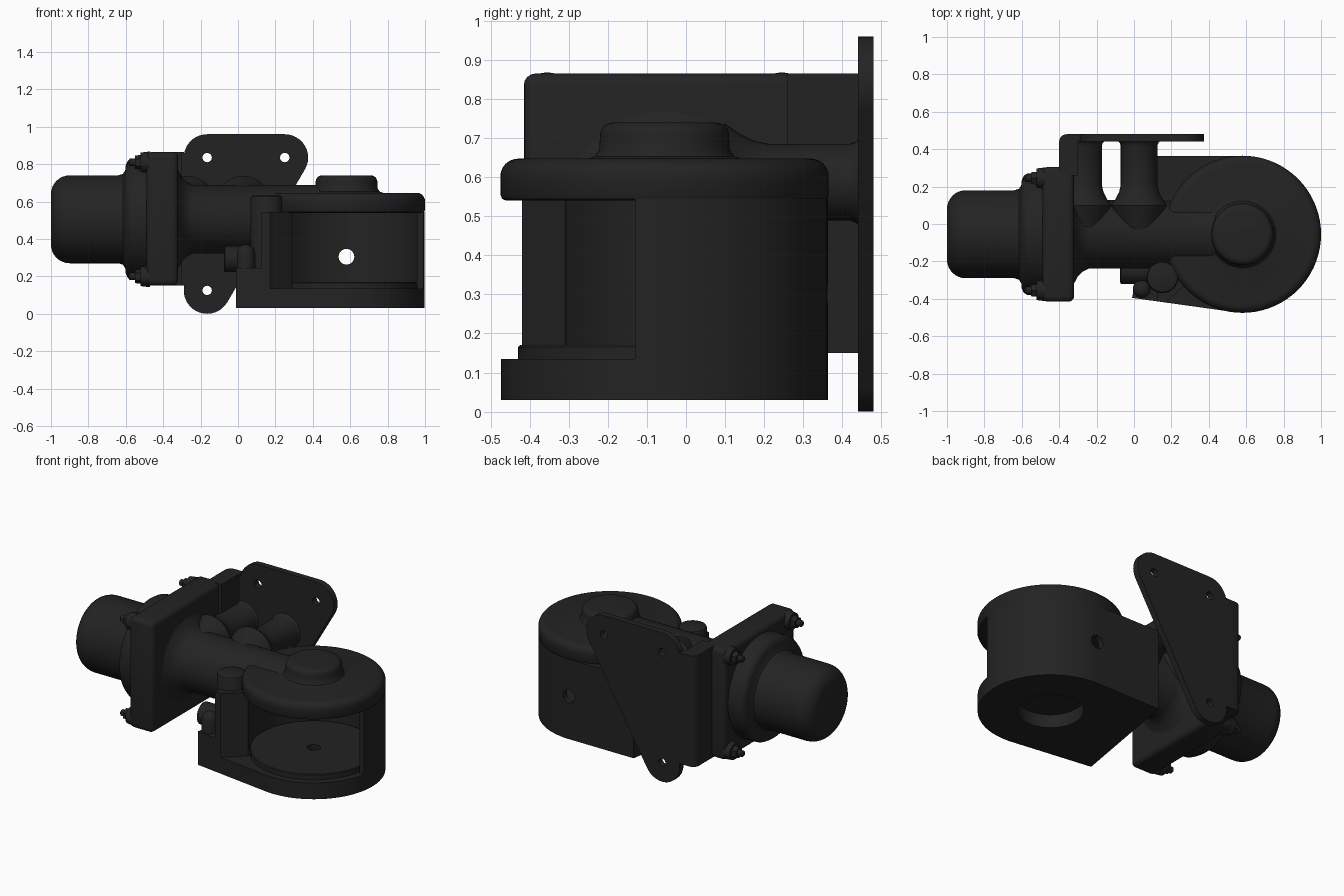
import bpy, bmesh, math
from mathutils import Vector, Matrix

if "Cube" in bpy.data.objects:
    bpy.data.objects.remove(bpy.data.objects["Cube"])

mat = bpy.data.materials.new("black_plastic")
mat.diffuse_color = (0.0165, 0.0165, 0.0165, 1)
mat.use_nodes = True
mat.node_tree.nodes["Principled BSDF"].inputs["Base Color"].default_value = mat.diffuse_color
CY, CZ, HX = -0.055, 0.505, 0.58     # drive axis and housing centre


def finish(name, bm, smooth=True):
    bmesh.ops.remove_doubles(bm, verts=bm.verts, dist=1e-5)
    bmesh.ops.recalc_face_normals(bm, faces=bm.faces)
    me = bpy.data.meshes.new(name)
    bm.to_mesh(me)
    bm.free()
    ob = bpy.data.objects.new(name, me)
    bpy.context.collection.objects.link(ob)
    me.materials.append(mat)
    if smooth:
        shade(ob)
    return ob


def activate(ob):
    bpy.ops.object.select_all(action='DESELECT')
    ob.select_set(True)
    bpy.context.view_layer.objects.active = ob


def shade(ob):
    activate(ob)
    bpy.ops.object.shade_smooth_by_angle(angle=math.radians(35))


def lathe(name, profile, axis, centre, n=48):
    """Revolve (distance, radius) pairs round an axis through centre."""
    bm = bmesh.new()
    rot = {'X': Matrix.Rotation(math.pi / 2, 3, 'Y'),
           'Y': Matrix.Rotation(-math.pi / 2, 3, 'X'),
           'Z': Matrix.Identity(3)}[axis]
    rings = []
    for t, r in profile:
        rings.append([bm.verts.new(rot @ Vector((r * math.cos(a), r * math.sin(a), t)) + Vector(centre))
                      for a in (2 * math.pi * i / n for i in range(n))])
    for a, b in zip(rings, rings[1:]):
        for i in range(n):
            j = (i + 1) % n
            bm.faces.new((a[i], a[j], b[j], b[i]))
    bm.faces.new(rings[0])
    bm.faces.new(rings[-1])
    return finish(name, bm)


def prism(name, pts, z0, z1):
    bm = bmesh.new()
    f = bm.faces.new([bm.verts.new((x, y, z0)) for x, y in pts])
    ext = bmesh.ops.extrude_face_region(bm, geom=[f])
    bmesh.ops.translate(bm, vec=(0, 0, z1 - z0),
                        verts=[v for v in ext['geom'] if isinstance(v, bmesh.types.BMVert)])
    return finish(name, bm)


def box(name, lo, hi, bevel=0):
    bm = bmesh.new()
    bmesh.ops.create_cube(bm, size=1)
    for v in bm.verts:
        v.co = [lo[i] if v.co[i] < 0 else hi[i] for i in range(3)]
    if bevel:
        bmesh.ops.bevel(bm, geom=bm.edges[:], offset=bevel, segments=4, profile=0.5, affect='EDGES')
    return finish(name, bm)


def cut(ob, cutters):
    for c in cutters:
        m = ob.modifiers.new("cut", 'BOOLEAN')
        m.operation, m.solver, m.object = 'DIFFERENCE', 'EXACT', c
        activate(ob)
        bpy.ops.object.modifier_apply(modifier=m.name)
    shade(ob)


def arc(cx, cy, r, a0, a1, n):
    return [(cx + r * math.cos(math.radians(a0 + (a1 - a0) * i / n)),
             cy + r * math.sin(math.radians(a0 + (a1 - a0) * i / n))) for i in range(n + 1)]


# Motor can with rounded end and flared bell
lathe("motor", [(-1, .135)] + arc(-.9, .135, .1, 180, 90, 8) +
      [(-.64, .235), (-.615, .243), (-.603, .262), (-.6, .29), (-.59, .312), (-.57, .325), (-.48, .327)],
      'X', (0, CY, CZ), 64)

# Square mounting flange and corner bolts
box("flange", (-.49, -.415, .15), (-.32, .305, .865), .03)
for sy in (-1, 1):
    for sz in (-1, 1):
        c = (0, CY + sy * .3, CZ + sz * .305)
        lathe("bolt_pad", [(-.52, .052), (-.47, .058)], 'X', c, 24)
        lathe("bolt_nut", [(-.55, .036), (-.51, .04)], 'X', c, 6)
        lathe("bolt_tip", [(-.585, .012), (-.578, .02), (-.54, .02)], 'X', c, 16)

# Drive tube
tube = lathe("drive_tube", [(-.36, .27), (-.32, .262), (-.3, .225), (-.275, .2), (-.24, .183), (.55, .183)],
             'X', (0, CY, CZ), 64)

# Support arms between tube and wall plate
for x in (-.27, .027):
    lathe("support_arm", [(-.03, .1), (.1, .15), (.135, .125), (.17, .107), (.21, .098),
                          (.42, .098), (.435, .104), (.445, .115)], 'Y', (x, 0, .587), 40)

# Wall plate: hull of three round lugs, drilled
LUGS = [(.25, .835), (-.165, .835), (-.165, .125)]
bm = bmesh.new()
for lx, lz in LUGS:
    for px, pz in arc(lx, lz, .125, 0, 350, 35):
        for y in (.44, .48):
            bm.verts.new((px, y, pz))
hull = bmesh.ops.convex_hull(bm, input=bm.verts[:])
bmesh.ops.delete(bm, geom=list({g for g in hull['geom_interior'] + hull['geom_unused']
                                if isinstance(g, bmesh.types.BMVert)}), context='VERTS')
bmesh.ops.dissolve_limit(bm, angle_limit=.01, verts=bm.verts[:], edges=bm.edges[:])
plate = finish("wall_plate", bm)
drills = [lathe("drill", [(.4, .025), (.52, .025)], 'Y', (x, 0, z), 24) for x, z in LUGS]
cut(plate, drills)

# Web joining flange to wall plate
prism("web", [(-.4, .26), (-.3, .26), (-.3, .441), (-.29, .441), (-.29, .48)] +
      arc(-.36, .44, .04, 90, 180, 6), .15, .865)

# Housing body with tangent base corner
outline = [(-.01, -.395)] + arc(HX, CY, .418, -98, 90, 60) + [(.12, CY + .418)]
body = prism("housing", outline, .03, .545)
cavity = lathe("cavity_cutter", [(.135, .385), (.54, .385)], 'Z', (HX, CY, 0), 64)
window = prism("window_cutter", [(.17, -.7), (1.2, -.7), (1.2, -.13), (.29, -.13), (.29, -.31), (.17, -.42)],
               .135, .56)
corner = box("corner_cutter", (-.2, -.7, .245), (.125, -.2, .8))
corner2 = box("corner_cutter_side", (-.2, -.25, .245), (.07, .2, .8))
bore = lathe("bore_cutter", [(-.1, .19), (.115, .19)], 'Z', (HX, CY, 0))
side_hole = lathe("side_hole_cutter", [(.2, .042), (.6, .042)], 'Y', (HX, 0, .305), 32)
cut(body, [cavity, window, corner, corner2, bore, side_hole])
cut(tube, [cavity, window])

# Lid with central boss
lathe("lid", [(.54, .405), (.544, .415), (.555, .42), (.6, .42)] +
      [(z, r) for r, z in arc(.375, .602, .045, 0, 90, 6)] +
      [(.647, .195), (.653, .178), (.67, .167), (.705, .165)] +
      [(z, r) for r, z in arc(.13, .705, .035, 0, 90, 6)], 'Z', (HX, CY, 0), 72)

# Floor disc with a small centre hole
disc = lathe("floor_disc", [(.125, .375), (.165, .375), (.17, .37)], 'Z', (HX, CY, 0), 64)
pin = lathe("pin_cutter", [(.14, .04), (.3, .04)], 'Z', (HX, CY, 0), 24)
cut(disc, [pin])

# Hinge post, cable plug and rounded cap beside the window
lathe("hinge_post", [(.2, .085), (.615, .085), (.627, .08), (.632, .07)], 'Z', (.152, -.285, 0), 32)
lathe("cable_plug", [(-.075, .06), (-.07, .07), (.08, .07)], 'X', (0, -.25, .293), 32)
lathe("cap", [(.235, .048), (.325, .048), (.35, .041), (.364, .026), (.37, .008)], 'Z', (.042, -.347, 0), 32)

# Remove the cutting tools
for c in drills + [cavity, window, corner, corner2, bore, side_hole, pin]:
    bpy.data.objects.remove(c, do_unlink=True)
